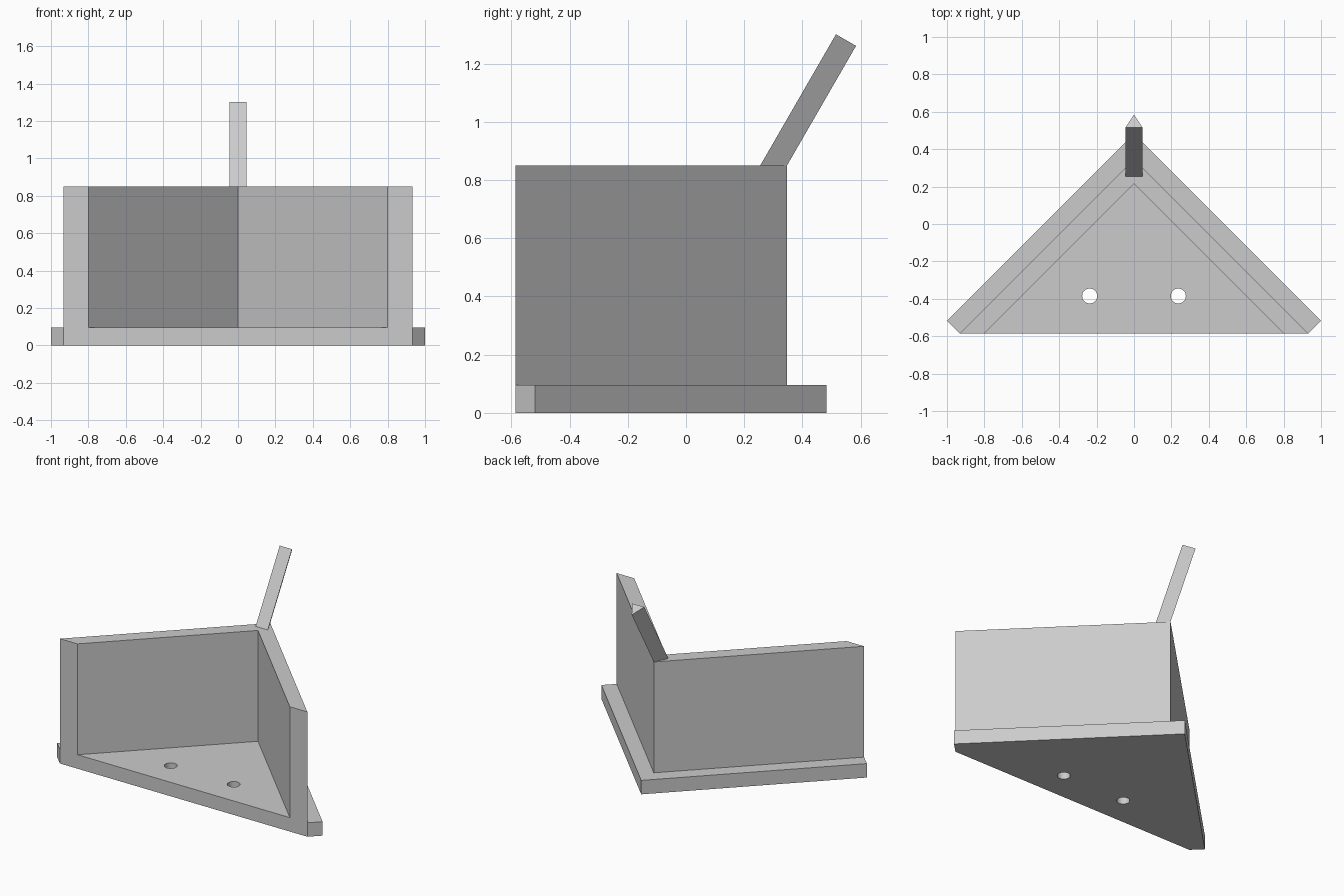
import bpy
import bmesh
from math import radians
from mathutils import Vector

cube = bpy.data.objects.get("Cube")
if cube:
    bpy.data.objects.remove(cube, do_unlink=True)

FRONT, FLOOR, TOP = -0.585, 0.095, 0.85

gray = bpy.data.materials.new("plain gray")
gray.use_nodes = True
gray.diffuse_color = (0.6, 0.6, 0.6, 1)
gray.node_tree.nodes["Principled BSDF"].inputs["Base Color"].default_value = (0.6, 0.6, 0.6, 1)


def prism(name, outline, offset):
    """Extrude a closed 3D outline along an offset vector."""
    bm = bmesh.new()
    face = bm.faces.new([bm.verts.new(p) for p in outline])
    cap = bmesh.ops.extrude_face_region(bm, geom=[face])["geom"]
    verts = [v for v in cap if isinstance(v, bmesh.types.BMVert)]
    bmesh.ops.translate(bm, verts=verts, vec=offset)
    bmesh.ops.recalc_face_normals(bm, faces=bm.faces)
    mesh = bpy.data.meshes.new(name)
    bm.to_mesh(mesh)
    bm.free()
    mesh.materials.append(gray)
    obj = bpy.data.objects.new(name, mesh)
    bpy.context.collection.objects.link(obj)
    return obj


# Base plate: right-angled corner with clipped ends
base = prism("base_plate",
             [(-0.932, FRONT, 0), (0.932, FRONT, 0), (1, -0.518, 0),
              (0, 0.482, 0), (-1, -0.518, 0)],
             (0, 0, FLOOR))

# Two screw holes through the base
for side in (-1, 1):
    bpy.ops.mesh.primitive_cylinder_add(vertices=32, radius=0.04, depth=0.4,
                                        location=(side * 0.237, -0.385, FLOOR / 2))
    cutter = bpy.context.object
    cutter.name = "hole_cutter"
    cutter.data.materials.append(gray)
    cutter.hide_render = True
    cut = base.modifiers.new("screw_hole", "BOOLEAN")
    cut.operation, cut.solver, cut.object = "DIFFERENCE", "EXACT", cutter
    bpy.ops.object.select_all(action="DESELECT")
    base.select_set(True)
    bpy.context.view_layer.objects.active = base
    bpy.ops.object.modifier_apply(modifier=cut.name)
    bpy.data.objects.remove(cutter, do_unlink=True)
bpy.ops.object.shade_smooth_by_angle(angle=radians(30))

# Corner walls: one V-shaped piece standing on the base
prism("corner_walls",
      [(-0.932, FRONT, FLOOR), (-0.8, FRONT, FLOOR), (0, 0.215, FLOOR),
       (0.8, FRONT, FLOOR), (0.932, FRONT, FLOOR), (0, 0.347, FLOOR)],
      (0, 0, TOP - FLOOR))

# Leaning three-sided rod: flat foot on the walls, end cut square to its axis
rod = prism("leaning_rod",
            [(-0.046, 0.255, TOP), (0.046, 0.255, TOP), (0, 0.347, TOP)],
            (0.26, 0, 0))
axis = Vector((0, 0.5, 0.866))
tip = Vector((0, 0.515, 1.301))
foot = [Vector(p) for p in ((-0.046, 0.255, TOP), (0.046, 0.255, TOP), (0, 0.347, TOP))]
for i, p in enumerate(foot):
    rod.data.vertices[i].co = p
    rod.data.vertices[i + 3].co = p + axis * (tip - p).dot(axis)
bm = bmesh.new()
bm.from_mesh(rod.data)
bmesh.ops.recalc_face_normals(bm, faces=bm.faces)
bm.to_mesh(rod.data)
bm.free()
